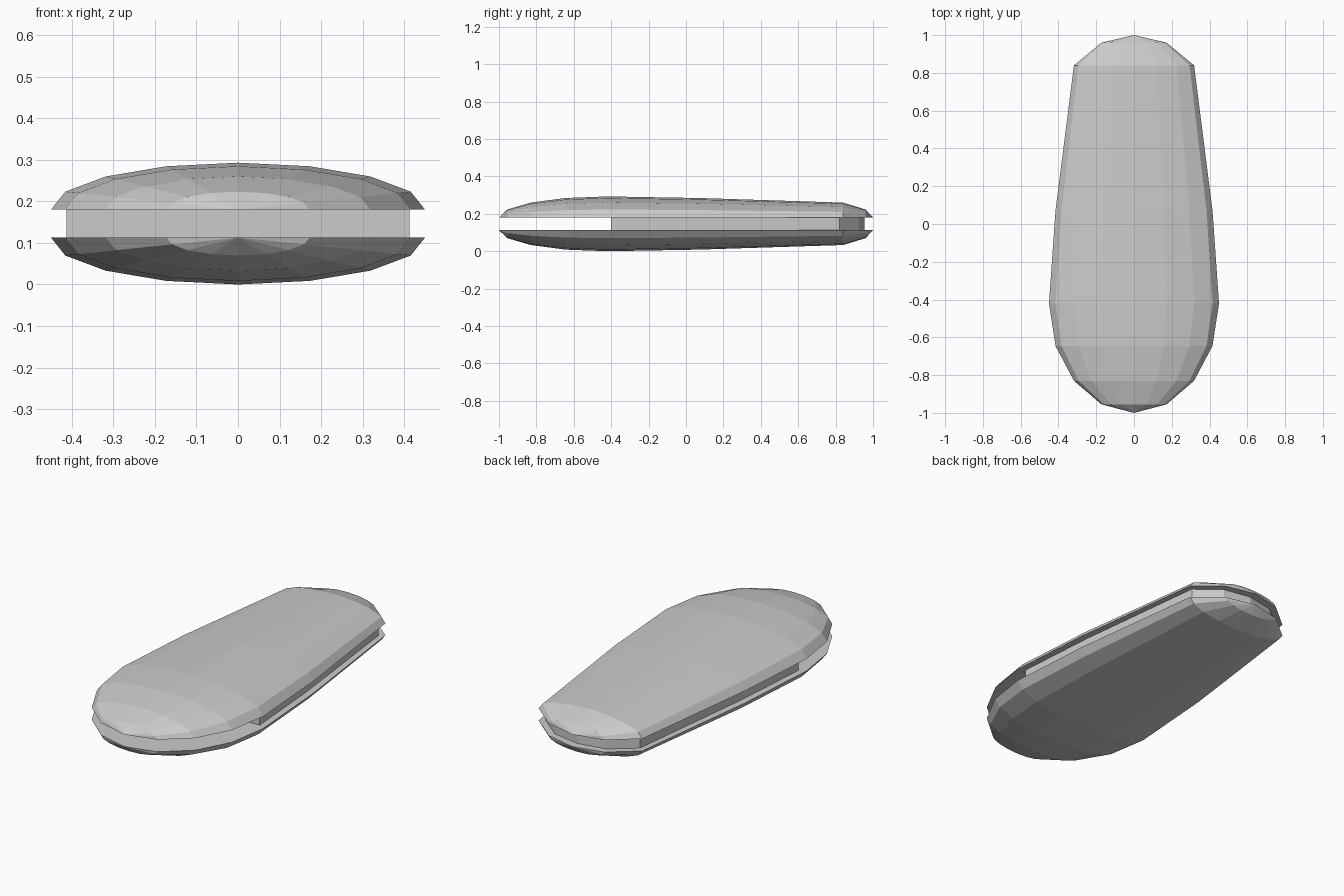
import bpy, bmesh
from math import sin, cos, pi

if "Cube" in bpy.data.objects:
    bpy.data.objects.remove(bpy.data.objects["Cube"])

HALF_WIDTH, DOME = 0.45, 0.113
GAP_LOW, GAP_HIGH = 0.113, 0.18
STEP = pi / 8
# Ring positions along the body, nose to tail; ring radii follow a sine
RING_Y = [-1.0, -0.955, -0.83, -0.645, -0.42, 0.07, 0.84, 0.96, 1.0]

grey = bpy.data.materials.new("light_grey")
grey.use_nodes = True
colour = (0.6, 0.6, 0.6, 1)
grey.diffuse_color = colour
grey.node_tree.nodes["Principled BSDF"].inputs["Base Color"].default_value = colour


def finish(name, bm):
    bmesh.ops.recalc_face_normals(bm, faces=bm.faces)
    mesh = bpy.data.meshes.new(name)
    bm.to_mesh(mesh)
    bm.free()
    mesh.materials.append(grey)
    obj = bpy.data.objects.new(name, mesh)
    bpy.context.collection.objects.link(obj)


def shell(name, rim_z, direction):
    """Faceted half ellipsoid, stretched to the tail, closed by a flat face."""
    bm = bmesh.new()
    nose = bm.verts.new((0, RING_Y[0], rim_z))
    tail = bm.verts.new((0, RING_Y[-1], rim_z))
    rings = []
    for i, y in enumerate(RING_Y[1:-1], 1):
        r = sin(i * STEP)
        rings.append([bm.verts.new((HALF_WIDTH * r * cos(j * STEP), y,
                                    rim_z + direction * DOME * r * sin(j * STEP)))
                      for j in range(9)])
    for a, b in zip(rings, rings[1:]):
        for j in range(8):
            bm.faces.new((a[j], a[j + 1], b[j + 1], b[j]))
    for j in range(8):
        bm.faces.new((nose, rings[0][j + 1], rings[0][j]))
        bm.faces.new((tail, rings[-1][j], rings[-1][j + 1]))
    bm.faces.new([nose] + [r[0] for r in rings] + [tail] + [r[-1] for r in rings[::-1]])
    finish(name, bm)


shell("upper_shell", GAP_HIGH, 1)
shell("lower_shell", GAP_LOW, -1)

# Inset core joining the shells, open towards the nose
bm = bmesh.new()
side = [(0.413, -0.4), (0.378, 0.07), (0.29, 0.82), (0.157, 0.925)]
outline = side + [(0, 0.955)] + [(-x, y) for x, y in side[::-1]]
base = bm.faces.new([bm.verts.new((x, y, GAP_LOW)) for x, y in outline])
top = bmesh.ops.extrude_face_region(bm, geom=[base])["geom"]
bmesh.ops.translate(bm, vec=(0, 0, GAP_HIGH - GAP_LOW),
                    verts=[v for v in top if isinstance(v, bmesh.types.BMVert)])
finish("core", bm)
